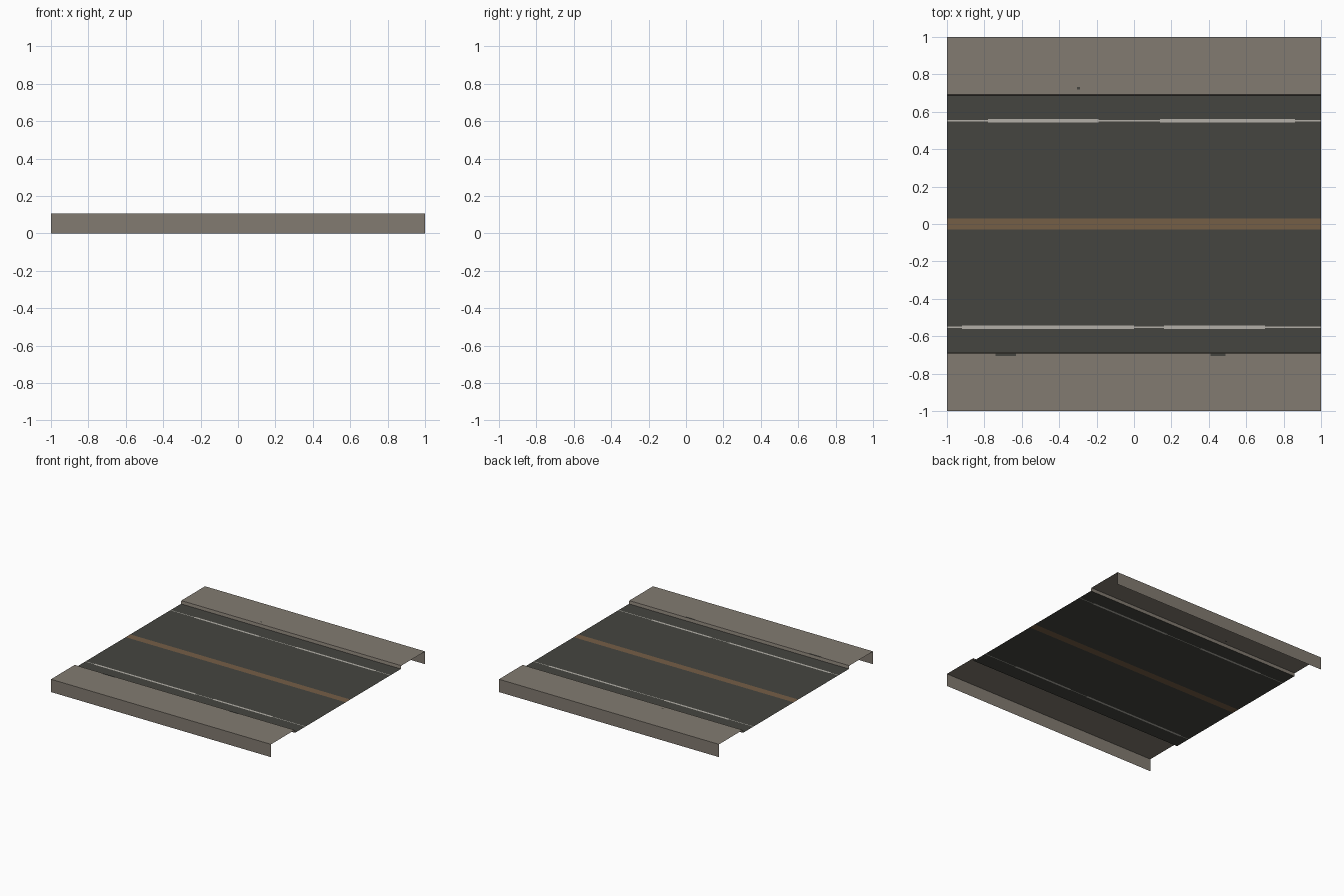
import bpy

if "Cube" in bpy.data.objects:
    bpy.data.objects.remove(bpy.data.objects["Cube"])

def material(name, rgb):
    m = bpy.data.materials.new(name)
    m.diffuse_color = (*rgb, 1)
    m.use_nodes = True
    m.node_tree.nodes["Principled BSDF"].inputs["Base Color"].default_value = m.diffuse_color
    return m

MATS = [material("concrete_grey", (0.225, 0.198, 0.165)),
        material("asphalt_dark", (0.060, 0.060, 0.051)),
        material("centre_line_brown", (0.178, 0.112, 0.062)),
        material("edge_line_white", (0.45, 0.43, 0.39))]
GREY, DARK, BROWN, WHITE = range(4)

def sheet(name, profile, xs, rule):
    """Sweep a (y, z) profile along x; rule(x, y) picks the colour of each face."""
    n = len(profile)
    verts = [(x, y, z) for x in xs for y, z in profile]
    faces, idx = [], []
    for i in range(len(xs) - 1):
        for j in range(n - 1):
            a = i * n + j
            faces.append((a, a + n, a + n + 1, a + 1))
            mx = (xs[i] + xs[i + 1]) / 2
            my = (profile[j][0] + profile[j + 1][0]) / 2
            mz = (profile[j][1] + profile[j + 1][1]) / 2
            idx.append(rule(mx, my, mz))
    me = bpy.data.meshes.new(name)
    me.from_pydata(verts, [], faces)
    for m in MATS:
        me.materials.append(m)
    for p, k in zip(me.polygons, idx):
        p.material_index = k
    ob = bpy.data.objects.new(name, me)
    bpy.context.collection.objects.link(ob)
    return ob

def inside(v, spans):
    return any(a < v < b for a, b in spans)

ROAD_Z, TOP_Z, EDGE, CURB = 0.08, 0.105, 0.687, 0.692

# Road surface with worn painted lines
back_wide = [(-0.78, -0.19), (0.14, 0.86)]
front_wide = [(-0.92, 0.0), (0.16, 0.70)]

def road_rule(x, y, z):
    a = abs(y)
    if a < 0.03:
        return BROWN
    if 0.549 < a < 0.555:
        return WHITE
    if 0.543 < a < 0.561 and inside(x, back_wide if y > 0 else front_wide):
        return WHITE
    return DARK

half = [0.03, 0.543, 0.549, 0.555, 0.561, EDGE]
ys = [-v for v in reversed(half)] + half
xs = sorted({-1.0, 1.0, *(v for s in back_wide + front_wide for v in s)})
sheet("road_surface", [(y, ROAD_Z) for y in ys], xs, road_rule)

# Raised shoulders: outer wall, top and curb, with small dark stains
stains = [(-0.74, -0.63), (0.41, 0.49)]
sheet("front_shoulder",
      [(-1, 0), (-1, TOP_Z), (-0.705, TOP_Z), (-CURB, TOP_Z), (-EDGE, ROAD_Z)],
      [-1, -0.74, -0.63, 0.41, 0.49, 1],
      lambda x, y, z: DARK if -0.705 < y < -CURB and inside(x, stains) else GREY)
sheet("back_shoulder",
      [(EDGE, ROAD_Z), (CURB, TOP_Z), (0.72, TOP_Z), (0.732, TOP_Z), (1, TOP_Z), (1, 0)],
      [-1, -0.305, -0.288, 1],
      lambda x, y, z: DARK if 0.72 < y < 0.732 and abs(x + 0.297) < 0.01 else GREY)
